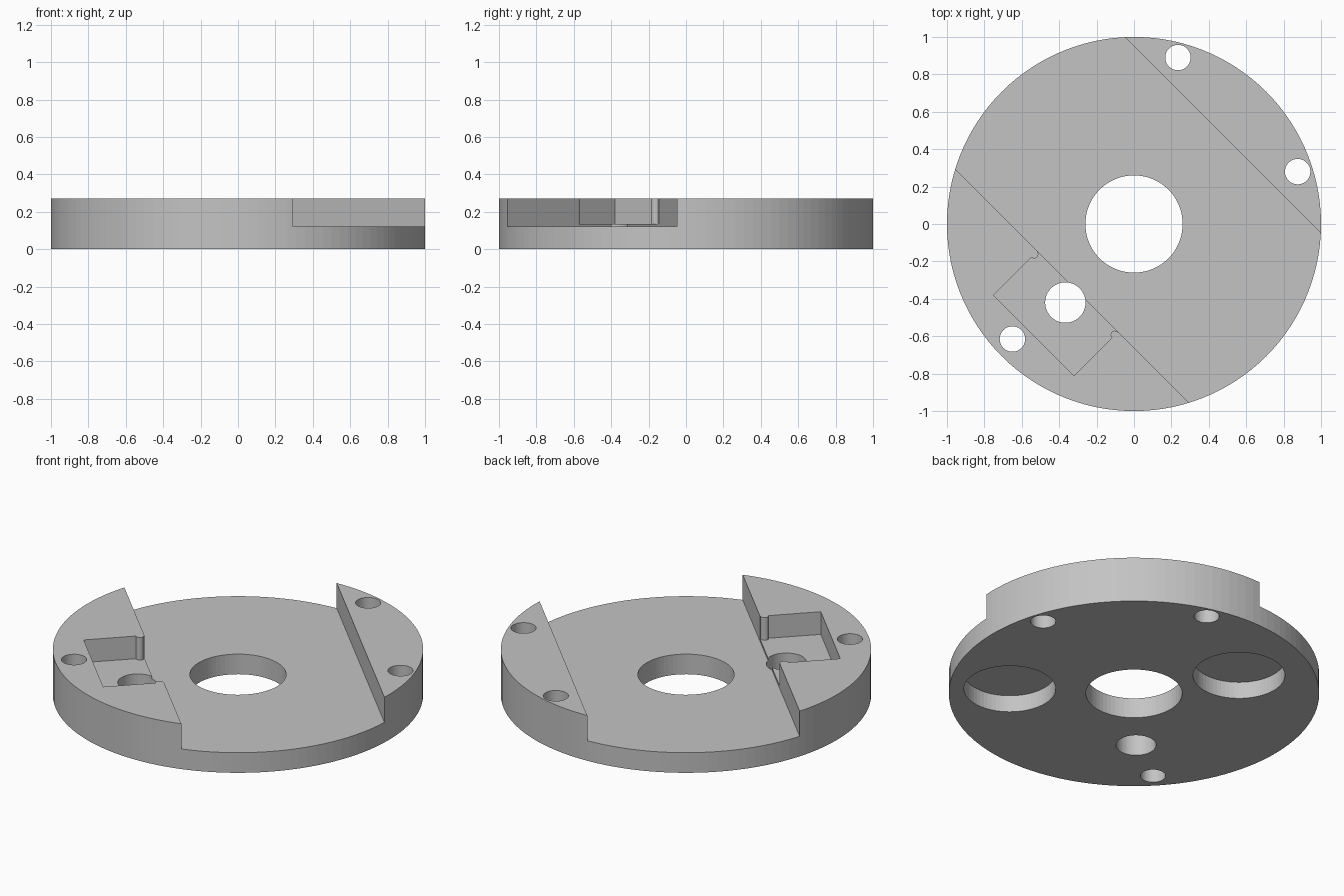
import bpy, bmesh, math

if "Cube" in bpy.data.objects:
    bpy.data.objects.remove(bpy.data.objects["Cube"])

HEIGHT, FLOOR, POCKET_FLOOR = 0.27, 0.12, 0.135
DIAG = math.sqrt(0.5)

grey = bpy.data.materials.new("light_grey")
grey.use_nodes = True
grey.diffuse_color = (0.55, 0.55, 0.55, 1)
grey.node_tree.nodes["Principled BSDF"].inputs["Base Color"].default_value = (0.55, 0.55, 0.55, 1)


def prism(name, outline, z0, z1):
    """Extrude a closed outline from z0 to z1."""
    bm = bmesh.new()
    face = bm.faces.new([bm.verts.new((x, y, z0)) for x, y in outline])
    top = bmesh.ops.extrude_face_region(bm, geom=[face])["geom"]
    for v in top:
        if isinstance(v, bmesh.types.BMVert):
            v.co.z = z1
    bmesh.ops.recalc_face_normals(bm, faces=bm.faces)
    mesh = bpy.data.meshes.new(name)
    bm.to_mesh(mesh)
    bm.free()
    mesh.materials.append(grey)
    obj = bpy.data.objects.new(name, mesh)
    bpy.context.collection.objects.link(obj)
    return obj


def circle(x, y, r, n):
    return [(x + r * math.cos(math.tau * i / n), y + r * math.sin(math.tau * i / n))
            for i in range(n)]


def diagonal(points):
    """Map (across, along) channel coordinates to x, y."""
    return [((u - v) * DIAG, (u + v) * DIAG) for u, v in points]


def cut(outline, z0, z1):
    """Subtract a prism from the disc."""
    cutter = prism("cutter", outline, z0, z1)
    cutter.hide_render = True
    mod = disc.modifiers.new("cut", "BOOLEAN")
    mod.operation, mod.solver, mod.object = "DIFFERENCE", "EXACT", cutter
    bpy.ops.object.modifier_apply(modifier=mod.name)
    bpy.data.objects.remove(cutter)


# Round base plate
disc = prism("mounting_disc", circle(0, 0, 1, 120), 0, HEIGHT)
bpy.context.view_layer.objects.active = disc
disc.select_set(True)

# Wide diagonal channel across the top
cut(diagonal([(-0.467, -2), (0.672, -2), (0.672, 2), (-0.467, 2)]), FLOOR, 1)

# Side pocket opening into the channel, with a rounded lip at each mouth corner
half, mid, lip, lip_u = 0.304, -0.042, 0.022, -0.492
side = [(lip_u + lip * math.cos(a), half - lip * math.sin(a))
        for a in (math.pi * i / 8 for i in range(9))]
upper = [(-0.44, half)] + side + [(-0.8, half)]
lower = [(u, -v) for u, v in reversed(upper)]
cut(diagonal([(u, v + mid) for u, v in upper + lower]), POCKET_FLOOR, 1)

# Through holes: centre bore, pocket hole and three screw holes
for x, y, r, n in [(0, 0, 0.26, 64), (-0.367, -0.42, 0.108, 48), (0.235, 0.89, 0.068, 40),
                   (0.875, 0.28, 0.068, 40), (-0.65, -0.615, 0.068, 40)]:
    cut(circle(x, y, r, n), -1, 1)

# Blind round recesses underneath
for x, y in [(0.547, -0.392), (-0.308, 0.515)]:
    cut(circle(x, y, 0.248, 64), -1, 0.1)

bpy.ops.object.shade_smooth_by_angle(angle=math.radians(2))
